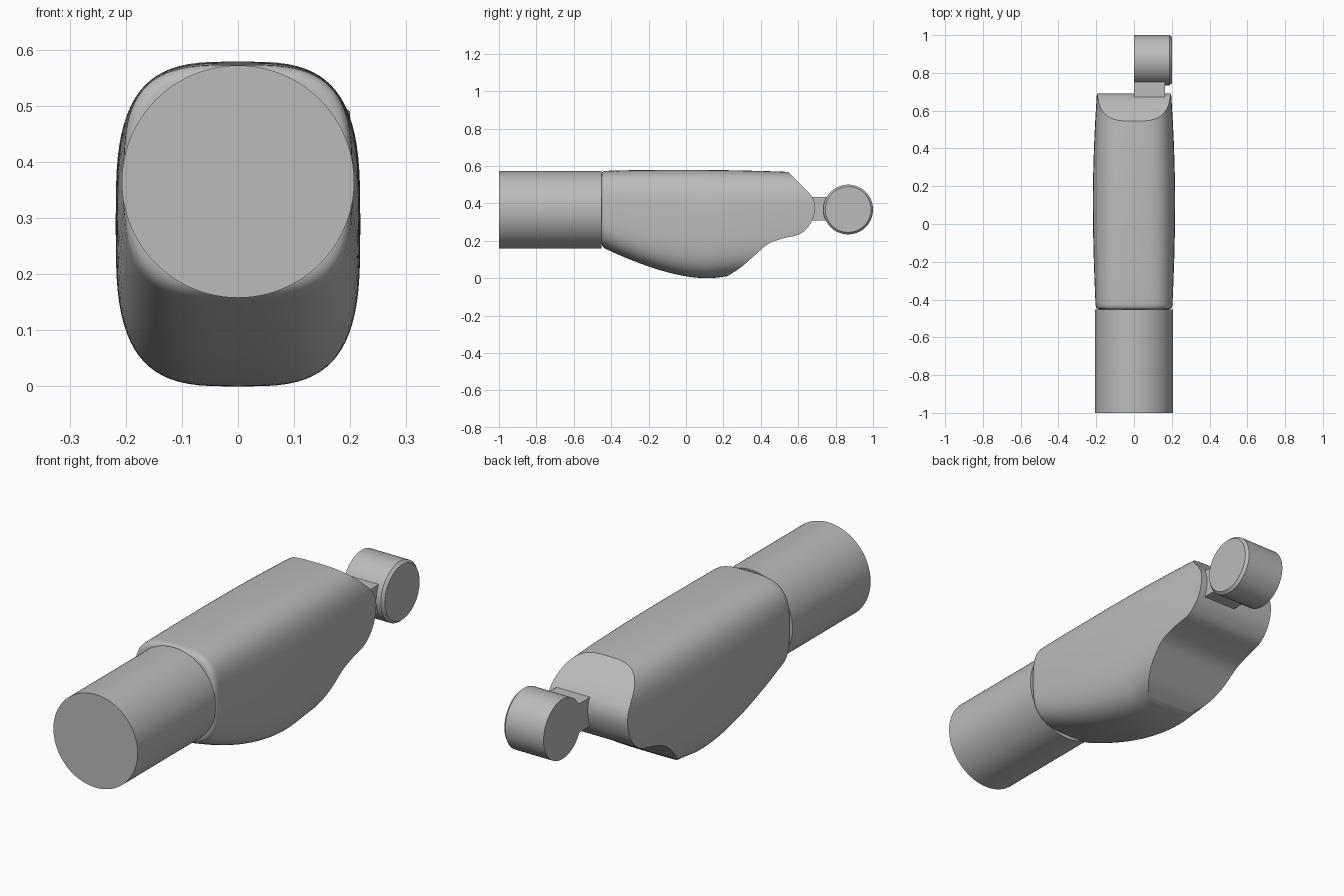
import bpy, bmesh, math
from mathutils import Matrix

if "Cube" in bpy.data.objects:
    bpy.data.objects.remove(bpy.data.objects["Cube"], do_unlink=True)

grey = bpy.data.materials.new("plain grey")
grey.use_nodes = True
grey.diffuse_color = (0.5, 0.5, 0.5, 1)
grey.node_tree.nodes["Principled BSDF"].inputs["Base Color"].default_value = (0.5, 0.5, 0.5, 1)


def finish(bm, name):
    bmesh.ops.recalc_face_normals(bm, faces=bm.faces[:])
    mesh = bpy.data.meshes.new(name)
    bm.to_mesh(mesh)
    bm.free()
    obj = bpy.data.objects.new(name, mesh)
    bpy.context.collection.objects.link(obj)
    mesh.materials.append(grey)
    return obj


def activate(obj):
    bpy.ops.object.select_all(action='DESELECT')
    obj.select_set(True)
    bpy.context.view_layer.objects.active = obj


def smooth(obj):
    activate(obj)
    bpy.ops.object.shade_smooth_by_angle(angle=math.radians(30))


def spline(pts, steps):
    """Catmull-Rom curve through tuples of any size."""
    out = []
    for i in range(len(pts) - 1):
        a, b, c, d = pts[max(i - 1, 0)], pts[i], pts[i + 1], pts[min(i + 2, len(pts) - 1)]
        for s in range(steps):
            t = s / steps
            out.append(tuple(0.5 * (2 * q + (r - p) * t + (2 * p - 5 * q + 4 * r - u) * t * t
                                    + (3 * q - p - 3 * r + u) * t ** 3)
                             for p, q, r, u in zip(a, b, c, d)))
    return out + [pts[-1]]


def loft(rings):
    """Closed skin through equal rings of points."""
    bm = bmesh.new()
    rows = [[bm.verts.new(p) for p in ring] for ring in rings]
    n = len(rows[0])
    for r, s in zip(rows, rows[1:]):
        for i in range(n):
            bm.faces.new((r[i], r[(i + 1) % n], s[(i + 1) % n], s[i]))
    bm.faces.new(rows[0])
    bm.faces.new(rows[-1][::-1])
    return bm


def section(y, top, bottom, half, n=3.3, count=80):
    """Rounded, squarish cross-section across the body."""
    ring = []
    for i in range(count):
        a = 2 * math.pi * i / count
        c, s = math.cos(a), math.sin(a)
        ring.append((half * math.copysign(abs(c) ** (2 / n), c), y,
                     (top + bottom) / 2 + (top - bottom) / 2 * math.copysign(abs(s) ** (2 / n), s)))
    return ring


# Body: sections along y (y, top, bottom, half width), with a rounded front edge
stations = spline([(-0.42, 0.574, 0.152, 0.204), (-0.3, 0.577, 0.1, 0.209),
                   (-0.15, 0.578, 0.046, 0.214), (0, 0.579, 0.01, 0.217),
                   (0.12, 0.578, 0.0, 0.218), (0.22, 0.577, 0.01, 0.217),
                   (0.4, 0.573, 0.03, 0.212), (0.55, 0.568, 0.06, 0.205),
                   (0.75, 0.56, 0.1, 0.193)], 5)
front = [(y, 0.574 - d, 0.152 + e + d, 0.204 - d)
         for y, d, e in ((-0.452, 0.02, 0.013), (-0.449, 0.011, 0.012),
                         (-0.443, 0.005, 0.010), (-0.434, 0.001, 0.006))]
body = finish(loft([section(*s) for s in front + stations]), "body")

# Side outline that trims the rear into a chamfer, rounded nose and underside scoop
nose = spline([(0.22, 0.01), (0.29, 0.055), (0.365, 0.12), (0.44, 0.183), (0.52, 0.213),
               (0.60, 0.232), (0.645, 0.265), (0.675, 0.31), (0.69, 0.37),
               (0.682, 0.42), (0.655, 0.46)], 5)
outline = [(-0.6, -0.2), (0.15, -0.035)] + nose + [(0.545, 0.568), (0.395, 0.715), (-0.6, 0.8)]
cutter = finish(loft([[(x, y, z) for y, z in outline] for x in (-0.4, 0.4)]), "body_outline_cutter")
trim = body.modifiers.new("trim", 'BOOLEAN')
trim.operation = 'INTERSECT'
trim.solver = 'EXACT'
trim.object = cutter
activate(body)
bpy.ops.object.modifier_apply(modifier=trim.name)
bpy.data.objects.remove(cutter, do_unlink=True)
smooth(body)


def cylinder(name, radii, axis, cy, cz):
    """Turned part from (position, radius) pairs along x or y."""
    rings = []
    for pos, r in radii:
        ring = []
        for i in range(96):
            a = 2 * math.pi * i / 96
            u, v = r * math.cos(a), r * math.sin(a)
            ring.append((pos, cy + u, cz + v) if axis == 'x' else (u, pos, cz + v))
        rings.append(ring)
    obj = finish(loft(rings), name)
    smooth(obj)
    return obj


# Front barrel and rear roller, which has one bevelled rim
cylinder("front_barrel", [(-1, 0.207), (-0.452, 0.207)], 'y', 0, 0.365)
cylinder("rear_roller", [(0, 0.133), (0.188, 0.133), (0.2, 0.122)], 'x', 0.867, 0.367)

# Block joining the roller to the nose
bm = bmesh.new()
bmesh.ops.create_cube(bm, size=1, matrix=Matrix.Translation((0.0825, 0.725, 0.371))
                      @ Matrix.Diagonal((0.165, 0.11, 0.128, 1)))
finish(bm, "roller_bracket")
